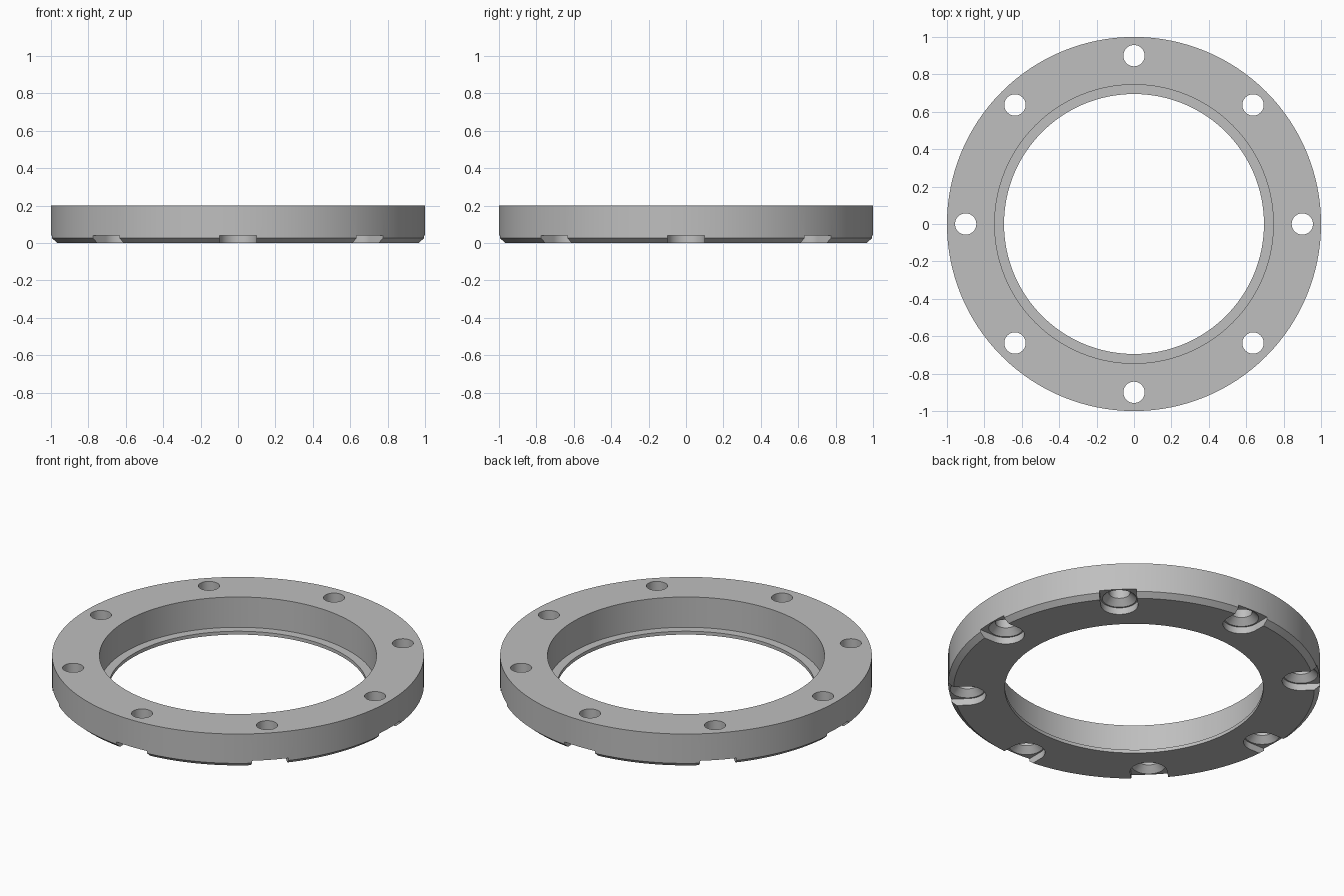
import bpy, bmesh, math
from mathutils import Matrix, Vector

if "Cube" in bpy.data.objects:
    bpy.data.objects.remove(bpy.data.objects["Cube"])

BOLTS = 8          # number of bolt holes
BOLT_R = 0.9       # bolt circle radius


def lathe(bm, profile, segments, closed, matrix=Matrix()):
    """Spin (radius, z) points round z; open profiles get capped ends."""
    rings = []
    for i in range(segments):
        a = 2 * math.pi * i / segments
        rings.append([bm.verts.new(matrix @ Vector((r * math.cos(a), r * math.sin(a), z)))
                      for r, z in profile])
    n = len(profile)
    for i in range(segments):
        a, b = rings[i], rings[(i + 1) % segments]
        for j in range(n if closed else n - 1):
            k = (j + 1) % n
            bm.faces.new((a[j], b[j], b[k], a[k]))
    if not closed:
        bm.faces.new([r[0] for r in reversed(rings)])
        bm.faces.new([r[-1] for r in rings])


def slot(bm, width, z0, z1, matrix):
    """U-shaped prism, rounded toward the ring centre and open outward."""
    pts = [(0.25, -width), (0.25, width)]
    for i in range(25):
        a = math.pi / 2 + math.pi * i / 24
        pts.append((width * math.cos(a), width * math.sin(a)))
    low = [bm.verts.new(matrix @ Vector((x, y, z0))) for x, y in pts]
    high = [bm.verts.new(matrix @ Vector((x, y, z1))) for x, y in pts]
    bm.faces.new(low[::-1])
    bm.faces.new(high)
    for i in range(len(pts)):
        k = (i + 1) % len(pts)
        bm.faces.new((low[i], low[k], high[k], high[i]))


def finish(bm, name):
    bmesh.ops.recalc_face_normals(bm, faces=bm.faces)
    mesh = bpy.data.meshes.new(name)
    bm.to_mesh(mesh)
    bm.free()
    obj = bpy.data.objects.new(name, mesh)
    bpy.context.collection.objects.link(obj)
    return obj


# Flange ring: chamfered lower rim, bore with a thin lip at the bottom
bm = bmesh.new()
lathe(bm, [(0.695, 0), (0.97, 0), (1, 0.026), (1, 0.2),
           (0.745, 0.2), (0.745, 0.02), (0.695, 0.02)], 128, True)
ring = finish(bm, "flange_ring")

# Cutters: outward slots underneath, and countersunk through holes
slots, holes = bmesh.new(), bmesh.new()
for i in range(BOLTS):
    m = Matrix.Rotation(2 * math.pi * i / BOLTS, 4, 'Z') @ Matrix.Translation((BOLT_R, 0, 0))
    slot(slots, 0.1, -0.05, 0.04, m)
    lathe(holes, [(0.092, -0.06), (0.092, 0.04), (0.057, 0.075), (0.057, 0.3)], 48, False, m)
cutters = [finish(slots, "slot_cutter"), finish(holes, "hole_cutter")]

bpy.context.view_layer.objects.active = ring
ring.select_set(True)
for cutter in cutters:
    cutter.hide_render = True
    mod = ring.modifiers.new(cutter.name, 'BOOLEAN')
    mod.operation = 'DIFFERENCE'
    mod.solver = 'EXACT'
    mod.object = cutter
    bpy.ops.object.modifier_apply(modifier=mod.name)
for cutter in cutters:
    bpy.data.objects.remove(cutter)

# Plain grey metal
grey = bpy.data.materials.new("grey_metal")
grey.diffuse_color = (0.52, 0.52, 0.52, 1)
grey.use_nodes = True
grey.node_tree.nodes["Principled BSDF"].inputs["Base Color"].default_value = grey.diffuse_color
ring.data.materials.clear()
ring.data.materials.append(grey)
for p in ring.data.polygons:
    p.material_index = 0
bpy.ops.object.shade_smooth_by_angle(angle=math.radians(25))
